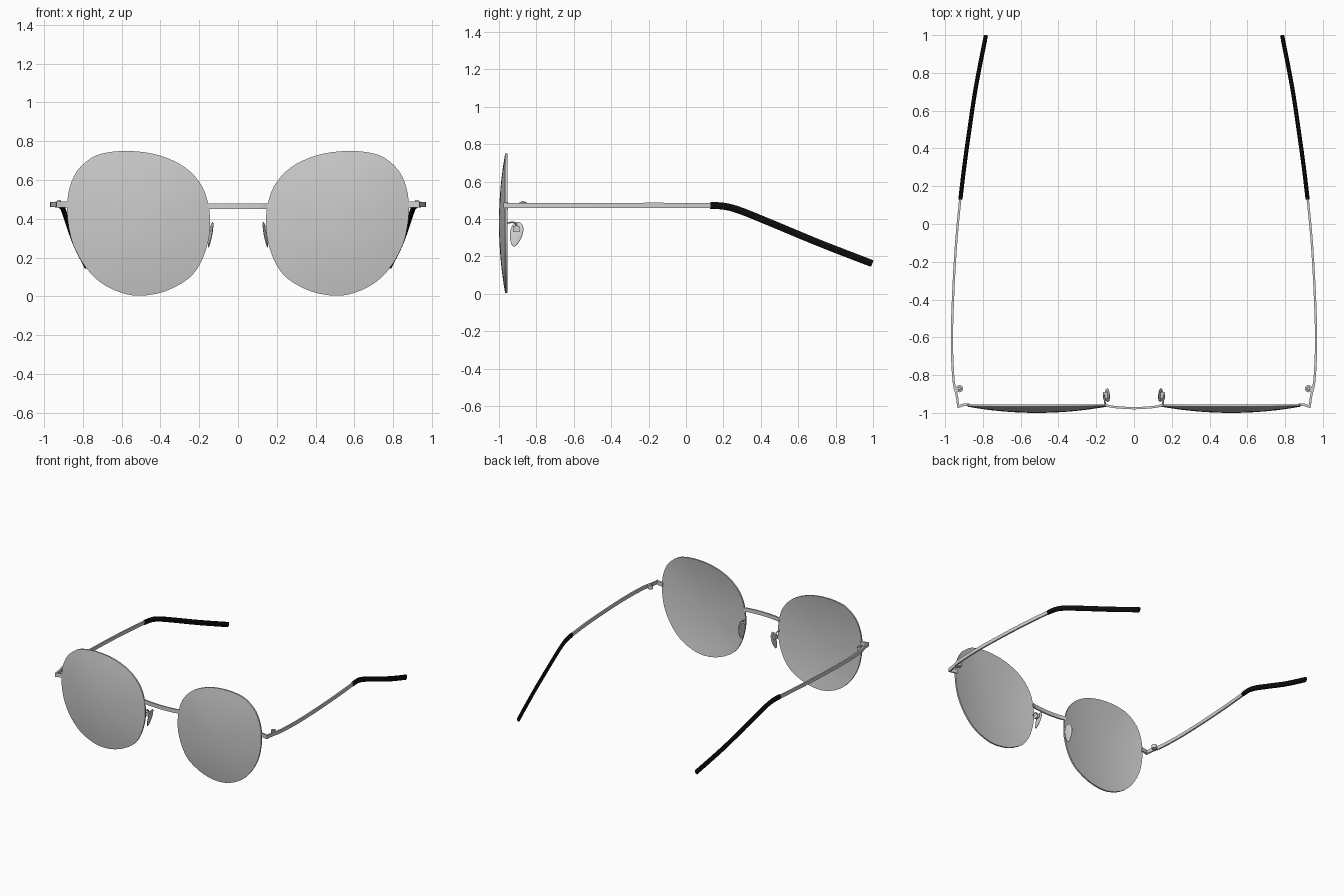
import bpy, bmesh, math
from mathutils import Vector, Matrix

cube = bpy.data.objects.get("Cube")
if cube:
    bpy.data.objects.remove(cube, do_unlink=True)


def material(name, value):
    mat = bpy.data.materials.new(name)
    mat.use_nodes = True
    colour = (value, value, value, 1)
    mat.diffuse_color = colour
    mat.node_tree.nodes["Principled BSDF"].inputs["Base Color"].default_value = colour
    return mat


METAL = material("pale metal", 0.64)
LENS = material("grey lens", 0.6)
BLACK = material("black tip", 0.004)


def finish(name, bm, mat, mirrored=True, angle=35):
    """Turn a bmesh into a shaded object, mirrored across x = 0."""
    bmesh.ops.recalc_face_normals(bm, faces=bm.faces)
    mesh = bpy.data.meshes.new(name)
    bm.to_mesh(mesh)
    bm.free()
    mesh.materials.append(mat)
    obj = bpy.data.objects.new(name, mesh)
    bpy.context.collection.objects.link(obj)
    bpy.ops.object.select_all(action='DESELECT')
    obj.select_set(True)
    bpy.context.view_layer.objects.active = obj
    bpy.ops.object.shade_smooth_by_angle(angle=math.radians(angle))
    if mirrored:
        obj.modifiers.new("Mirror", 'MIRROR').use_mirror_merge = False
    return obj


def spline(points, steps, closed=False):
    """Smooth curve through the points."""
    pts = [Vector(p) for p in points]
    n = len(pts)
    get = (lambda i: pts[i % n]) if closed else (lambda i: pts[max(0, min(n - 1, i))])
    out = []
    for i in range(n if closed else n - 1):
        a, b, c, d = (get(i + k) for k in (-1, 0, 1, 2))
        for s in range(steps):
            t = s / steps
            out.append(0.5 * (2 * b + (c - a) * t + (2 * a - 5 * b + 4 * c - d) * t ** 2
                              + (3 * b - a - 3 * c + d) * t ** 3))
    return out if closed else out + [pts[-1]]


def bridge_rings(bm, r0, r1):
    n = len(r0)
    for i in range(n):
        bm.faces.new((r0[i], r0[(i + 1) % n], r1[(i + 1) % n], r1[i]))


def sweep(name, path, width, height, mat, sides=4, mirrored=True):
    """Sweep an upright bar section along a path."""
    bm = bmesh.new()
    rings = []
    grow = 1 / math.cos(math.pi / sides)
    for i, p in enumerate(path):
        t = (path[min(i + 1, len(path) - 1)] - path[max(i - 1, 0)]).normalized()
        ref = Vector((0, 0, 1)) if abs(t.z) < 0.9 else Vector((0, 1, 0))
        side = t.cross(ref).normalized()
        up = side.cross(t)
        ring = []
        for k in range(sides):
            a = 2 * math.pi * (k + 0.5) / sides
            ring.append(bm.verts.new(p + side * math.cos(a) * width / 2 * grow
                                     + up * math.sin(a) * height / 2 * grow))
        rings.append(ring)
    for r0, r1 in zip(rings, rings[1:]):
        bridge_rings(bm, r0, r1)
    bm.faces.new(rings[0])
    bm.faces.new(rings[-1])
    return finish(name, bm, mat, mirrored)


# Lenses: thin domed shells following a rounded outline
outline = spline([(.58, .75), (.684, .74), (.755, .715), (.828, .65), (.869, .56),
                  (.882, .46), (.874, .36), (.848, .26), (.79, .155), (.71, .072),
                  (.607, .02), (.504, .003), (.375, .026), (.247, .098), (.18, .2),
                  (.147, .32), (.145, .41), (.155, .483), (.185, .567), (.247, .644),
                  (.334, .7), (.45, .738)], 3, closed=True)
centre = Vector((.515, .38))
RINGS = 8
bm = bmesh.new()
edges = []
for y_rim, depth in ((-.967, .033), (-.955, .033)):
    rings = []
    for j in range(1, RINGS + 1):
        r = j / RINGS
        y = y_rim - depth * (1 - r * r)
        flat = [centre + (p - centre) * r for p in outline]
        rings.append([bm.verts.new((p.x, y, p.y)) for p in flat])
    for r0, r1 in zip(rings, rings[1:]):
        bridge_rings(bm, r0, r1)
    hub = bm.verts.new((centre.x, y_rim - depth, centre.y))
    first = rings[0]
    for i in range(len(first)):
        bm.faces.new((hub, first[i], first[(i + 1) % len(first)]))
    edges.append(rings[-1])
bridge_rings(bm, *edges)
finish("lenses", bm, LENS)

# Nose bridge: one shallow bow between the lenses
sweep("nose_bridge", spline([(-.155, -.957, .465), (-.11, -.968, .465), (0, -.975, .465),
                             (.11, -.968, .465), (.155, -.957, .465)], 5),
      .012, .03, METAL, mirrored=False)

# End pieces joining lenses to temples
sweep("end_pieces", [Vector((.872, -.956, .473)), Vector((.9, -.957, .473)),
                     Vector((.936, -.969, .473))], .013, .03, METAL)

# Temples: slim arms bowing outward
sweep("temples", spline([(.93, -.972, .473), (.938, -.91, .473), (.956, -.82, .473),
                         (.964, -.61, .473), (.956, -.345, .473), (.94, -.08, .473),
                         (.917, .16, .471)], 6), .012, .027, METAL)

# Black ear tips: thicker sleeves that bend downward
sweep("ear_tips", spline([(.919, .13, .472), (.91, .21, .467), (.899, .3, .441),
                          (.877, .46, .376), (.838, .72, .268), (.785, .994, .162)], 6),
      .022, .037, BLACK, sides=8)

# Hinge barrels and the lugs tying them to the temples
bm = bmesh.new()
bmesh.ops.create_cone(bm, cap_ends=True, segments=20, radius1=.019, radius2=.019, depth=.03,
                      matrix=Matrix.Translation((.923, -.872, .475)))
bmesh.ops.create_cone(bm, cap_ends=True, segments=16, radius1=.01, radius2=.008, depth=.008,
                      matrix=Matrix.Translation((.923, -.872, .492)))
finish("hinge_barrels", bm, METAL)
sweep("hinge_lugs", [Vector((.925, -.872, .473)), Vector((.947, -.872, .473))],
      .014, .018, METAL)

# Nose pads: flattened teardrops, broad at the top
bm = bmesh.new()
bmesh.ops.create_uvsphere(bm, u_segments=20, v_segments=14, radius=1)
for v in bm.verts:
    v.co.y *= .034 * (1 + .25 * v.co.z)
    v.co.x *= .008
    v.co.z *= .068
bm.transform(Matrix.Translation((.142, -.908, .318))
             @ Matrix.Rotation(math.radians(-10), 4, 'Z')
             @ Matrix.Rotation(math.radians(-10), 4, 'X')
             @ Matrix.Rotation(math.radians(-11), 4, 'Y'))
finish("nose_pads", bm, METAL, angle=60)

# Pad mounts and wires
bm = bmesh.new()
bmesh.ops.create_cube(bm, size=1, matrix=Matrix.Translation((.152, -.907, .346))
                      @ Matrix.Diagonal((.024, .034, .03, 1)))
finish("pad_mounts", bm, METAL)
sweep("pad_wires", spline([(.152, -.957, .378), (.156, -.93, .382), (.158, -.91, .376),
                           (.156, -.905, .35)], 4), .009, .009, METAL, sides=8)
